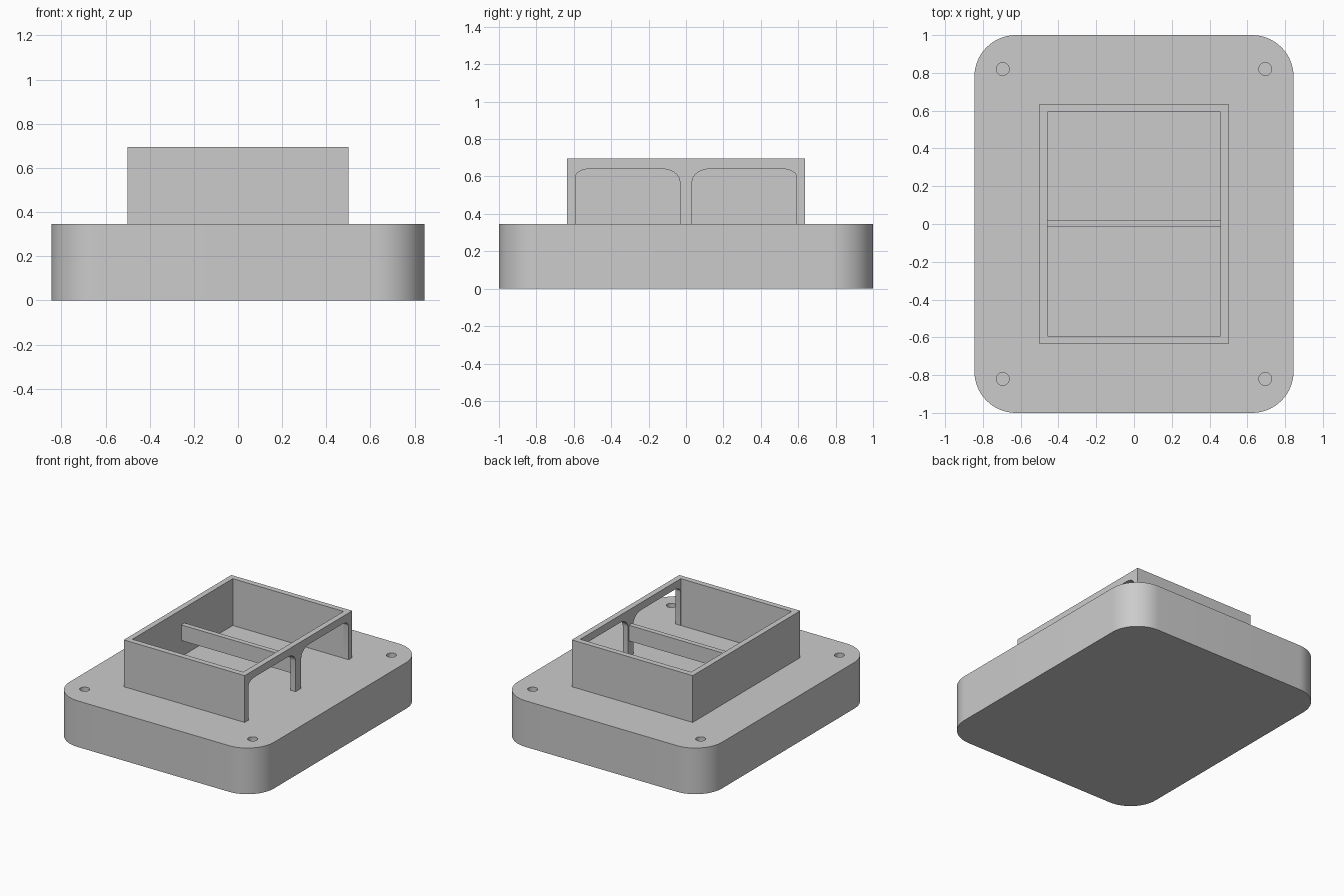
import bpy, bmesh, math
from mathutils import Vector

cube = bpy.data.objects.get("Cube")
if cube:
    bpy.data.objects.remove(cube, do_unlink=True)

# Single plain grey
grey = bpy.data.materials.new("plain grey")
grey.use_nodes = True
colour = (0.6, 0.6, 0.6, 1)
grey.diffuse_color = colour
grey.node_tree.nodes["Principled BSDF"].inputs["Base Color"].default_value = colour

BASE_TOP, BOX_TOP = 0.345, 0.695
BOX_X, BOX_Y, WALL = 0.5, 0.635, 0.042


def prism(name, points, along):
    """Extrude a closed 3D outline along a vector."""
    bm = bmesh.new()
    face = bm.faces.new([bm.verts.new(p) for p in points])
    out = bmesh.ops.extrude_face_region(bm, geom=[face])
    moved = [v for v in out["geom"] if isinstance(v, bmesh.types.BMVert)]
    bmesh.ops.translate(bm, verts=moved, vec=Vector(along))
    bmesh.ops.recalc_face_normals(bm, faces=bm.faces)
    mesh = bpy.data.meshes.new(name)
    bm.to_mesh(mesh)
    bm.free()
    mesh.materials.append(grey)
    obj = bpy.data.objects.new(name, mesh)
    bpy.context.collection.objects.link(obj)
    return obj


def box(name, x0, x1, y0, y1, z0, z1):
    return prism(name, [(x0, y0, z0), (x1, y0, z0), (x1, y1, z0), (x0, y1, z0)],
                 (0, 0, z1 - z0))


def arc(cx, cy, rx, ry, start, sweep, steps):
    angles = [math.radians(start + sweep * i / steps) for i in range(steps + 1)]
    return [(cx + rx * math.cos(a), cy + ry * math.sin(a)) for a in angles]


def cut(target, cutters):
    """Subtract the cutters and remove them."""
    bpy.context.view_layer.objects.active = target
    for cutter in cutters:
        cutter.hide_render = True
        mod = target.modifiers.new("cut", "BOOLEAN")
        mod.operation, mod.solver, mod.object = "DIFFERENCE", "EXACT", cutter
        bpy.ops.object.modifier_apply(modifier=mod.name)
        bpy.data.objects.remove(cutter, do_unlink=True)


# Base block with rounded corners
R, HX, HY = 0.22, 0.845, 1.0
outline = []
for i, (sx, sy) in enumerate([(1, 1), (-1, 1), (-1, -1), (1, -1)]):
    outline += arc(sx * (HX - R), sy * (HY - R), R, R, 90 * i, 90, 16)
base = prism("base", [(x, y, 0) for x, y in outline], (0, 0, BASE_TOP))

# Blind screw holes near the corners
holes = []
for sx in (-1, 1):
    for sy in (-1, 1):
        ring = arc(sx * 0.695, sy * 0.82, 0.034, 0.034, 0, 360, 32)[:-1]
        holes.append(prism("hole_cutter", [(x, y, 0.15) for x, y in ring], (0, 0, 0.3)))
cut(base, holes)

# Open-topped housing
housing = box("housing", -BOX_X, BOX_X, -BOX_Y, BOX_Y, BASE_TOP, BOX_TOP)
ix, iy = BOX_X - WALL, BOX_Y - WALL
cutters = [box("inner_cutter", -ix, ix, -iy, iy, 0.2, 0.9)]

# Two arched openings in the +x wall, leaving a central post
ARCH_TOP, ARCH_IN, ARCH_OUT = 0.64, 0.033, iy - 0.001
for side in (-1, 1):
    half = [(ARCH_IN, 0.2), (ARCH_OUT, 0.2)]
    half += arc(ARCH_OUT - 0.075, ARCH_TOP - 0.045, 0.075, 0.045, 0, 90, 8)
    half += arc(ARCH_IN + 0.095, ARCH_TOP - 0.068, 0.095, 0.068, 90, 90, 8)
    cutters.append(prism("arch_cutter", [(0.4, side * y, z) for y, z in half], (0.2, 0, 0)))
cut(housing, cutters)

# Raised bar across the middle of the housing
bar = box("divider_bar", -ix, ix, -0.016, 0.022, 0.465, 0.582)

# Smooth the curved faces, keep edges crisp
bpy.ops.object.select_all(action="DESELECT")
for obj in (base, housing, bar):
    obj.select_set(True)
bpy.context.view_layer.objects.active = base
bpy.ops.object.shade_smooth_by_angle(angle=math.radians(30))
